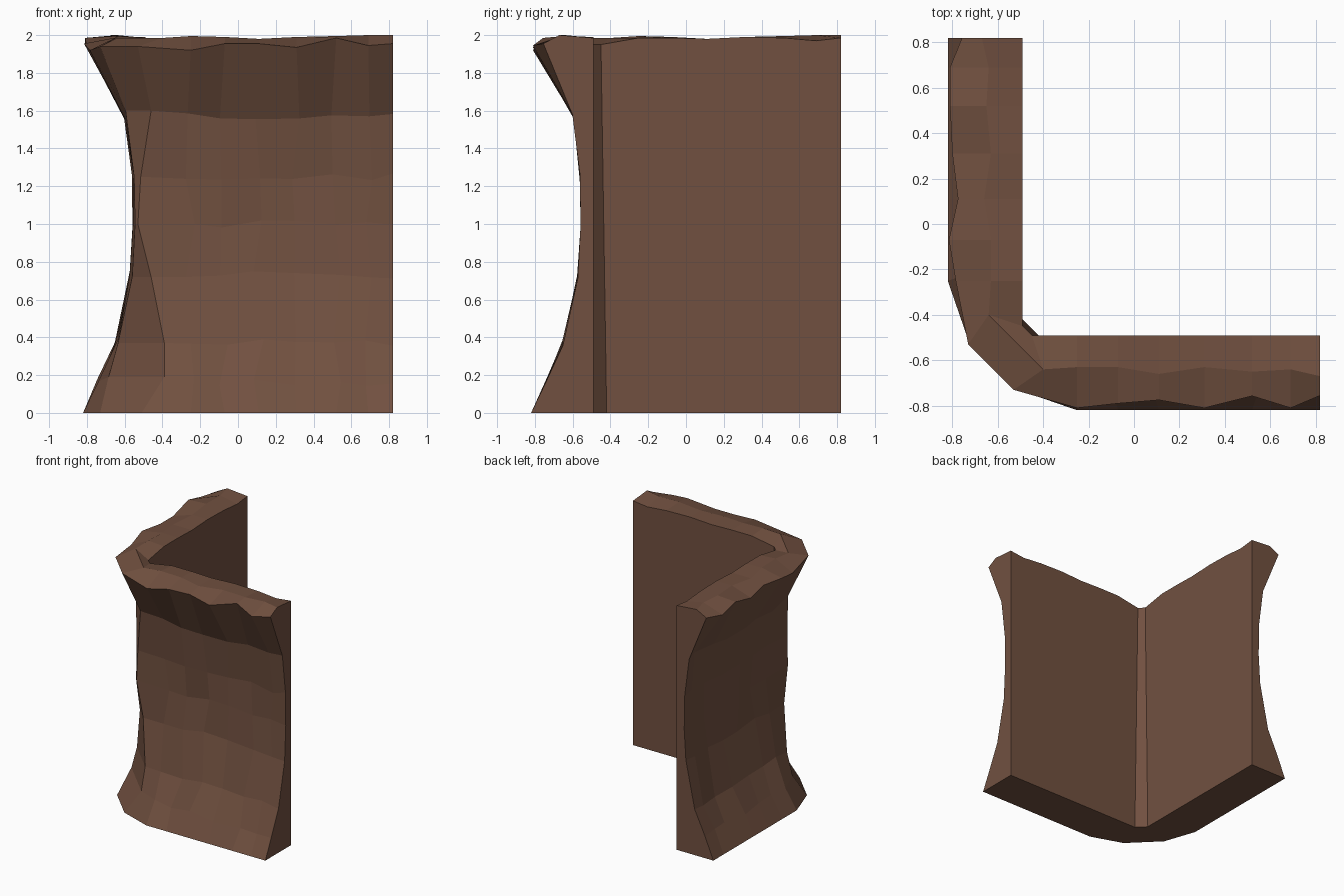
import bpy, bmesh, random

if "Cube" in bpy.data.objects:
    bpy.data.objects.remove(bpy.data.objects["Cube"])

random.seed(4)

# Single rock-brown colour
brown = bpy.data.materials.new("rock brown")
brown.diffuse_color = (0.165, 0.081, 0.051, 1)
brown.use_nodes = True
brown.node_tree.nodes["Principled BSDF"].inputs["Base Color"].default_value = brown.diffuse_color

# Concave outer profile: (distance from centre, height)
PROFILE = [(.82, 0), (.735, .16), (.642, .37), (.563, .73), (.548, 1.0), (.552, 1.25), (.592, 1.57)]
# Arm columns: position along arm, rim distance, rim height, ridge distance, ridge height, inner height
COLUMNS = [(.82, .755, 1.955, .67, 2.0, 1.985), (.69, .81, 1.945, .64, 2.0, 1.97),
           (.52, .757, 1.985, .65, 1.995, 1.985), (.31, .81, 1.935, .63, 1.99, 1.99),
           (.11, .775, 1.955, .66, 1.98, 1.98), (-.07, .79, 1.955, .63, 1.99, 1.985),
           (-.25, .81, 1.92, .63, 1.995, 1.985)]
RIMS_2 = [.757, .81, .81, .80, .775, .815, .785]
# Corner column running up the cut-off corner
CORNER = [(-.51, -.73, 0), (-.39, -.685, .19), (-.39, -.635, .37), (-.46, -.56, .72),
          (-.53, -.545, 1.0), (-.515, -.55, 1.25), (-.46, -.595, 1.6), (-.53, -.73, 1.94),
          (-.40, -.64, 1.985), (-.45, -.49, 1.95), (-.42, -.49, 0)]


def arm(rims):
    """Columns of points from the open end of one arm to the corner."""
    cols = []
    for i, (x, _, rim_z, ridge, ridge_z, in_z) in enumerate(COLUMNS):
        col = []
        for d, z in PROFILE:
            j = .014 if 0 < z else 0
            dx = random.uniform(-j, j) * 2 if i else 0
            # The open ends stand slightly proud of the rough faces
            push = .01 if i == 0 and z > 0 else random.uniform(-j, j)
            col.append((x + dx, -d - push, z + random.uniform(-j, j) * 1.5))
        col += [(x, -rims[i], rim_z), (x, -ridge, ridge_z), (x, -.49, in_z), (x, -.49, 0)]
        cols.append(col)
    return cols + [CORNER]


# Second arm is the first mirrored over the diagonal, with its own roughness
first = arm([c[1] for c in COLUMNS])
second = [[(y, x, z) for x, y, z in col] for col in arm(RIMS_2)]
columns = first + second[::-1]

bm = bmesh.new()
grid = [[bm.verts.new(p) for p in col] for col in columns]
n = len(grid[0])
for a, b in zip(grid, grid[1:]):
    for k in range(n):
        m = (k + 1) % n
        bm.faces.new((a[k], a[m], b[m], b[k]))

# Flat end caps
bm.faces.new(grid[0])
bm.faces.new(grid[-1][::-1])
bmesh.ops.recalc_face_normals(bm, faces=bm.faces)

mesh = bpy.data.meshes.new("corner_rock_wall")
bm.to_mesh(mesh)
bm.free()
mesh.materials.append(brown)
wall = bpy.data.objects.new("corner_rock_wall", mesh)
bpy.context.collection.objects.link(wall)
